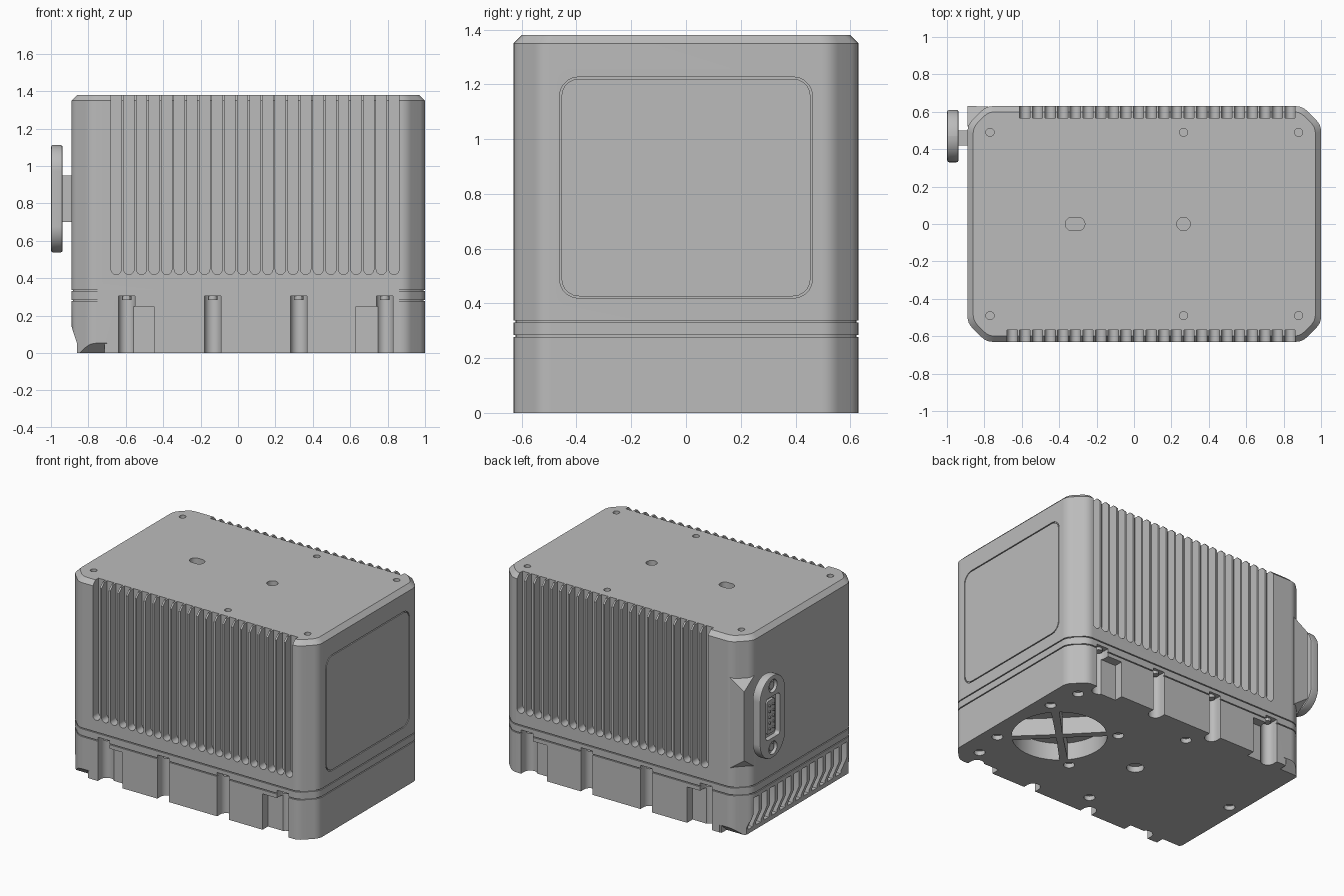
import bpy, bmesh, math
from mathutils import Vector

cube = bpy.data.objects.get("Cube")
if cube:
    bpy.data.objects.remove(cube, do_unlink=True)

grey = bpy.data.materials.new("housing_grey")
grey.use_nodes = True
grey.diffuse_color = (0.5, 0.5, 0.5, 1)
grey.node_tree.nodes["Principled BSDF"].inputs["Base Color"].default_value = (0.5, 0.5, 0.5, 1)

X0, X1, YH, CH = -0.89, 1.0, 0.63, 0.1  # housing extents and corner chamfer


def rrect(cx, cy, w, h, r, seg=5):
    """Rounded rectangle outline."""
    pts = []
    for q, (sx, sy) in enumerate([(1, 1), (-1, 1), (-1, -1), (1, -1)]):
        ox, oy = cx + sx * (w / 2 - r), cy + sy * (h / 2 - r)
        for i in range(seg + 1):
            a = (q + i / seg) * math.pi / 2
            p = (ox + r * math.cos(a), oy + r * math.sin(a))
            if not pts or math.dist(p, pts[-1]) > 1e-5:
                pts.append(p)
    if math.dist(pts[0], pts[-1]) < 1e-5:
        pts.pop()
    return pts


def circle(cx, cy, r, n=20):
    return [(cx + r * math.cos(math.tau * i / n), cy + r * math.sin(math.tau * i / n)) for i in range(n)]


def box2(a, b, c, d):
    return [(a, c), (b, c), (b, d), (a, d)]


def prism(bm, pts, axis, lo, hi):
    """Extrude a 2D outline along x, y or z."""
    def place(p, t):
        return {"x": (t, p[0], p[1]), "y": (p[0], t, p[1]), "z": (p[0], p[1], t)}[axis]
    a = [bm.verts.new(place(p, lo)) for p in pts]
    b = [bm.verts.new(place(p, hi)) for p in pts]
    bm.faces.new(a)
    bm.faces.new(b[::-1])
    for i in range(len(pts)):
        j = (i + 1) % len(pts)
        bm.faces.new((a[j], a[i], b[i], b[j]))


def outline(d):
    """Chamfered footprint with softened corners, inset by d."""
    c, x0, x1, y = CH - 0.586 * d, X0 + d, X1 - d, YH - d
    oct_ = [(x1, -y + c), (x1, y - c), (x1 - c, y), (x0 + c, y),
            (x0, y - c), (x0, -y + c), (x0 + c, -y), (x1 - c, -y)]
    oct_ = [Vector(p) for p in oct_]
    pts = []
    for i, p in enumerate(oct_):
        a = p + (oct_[i - 1] - p).normalized() * 0.035
        b = p + (oct_[(i + 1) % 8] - p).normalized() * 0.035
        for k in range(5):
            t = k / 4
            pts.append(a * (1 - t) ** 2 + p * 2 * t * (1 - t) + b * t * t)
    return pts


def loft(bm, rings):
    """Stack footprint outlines given as (height, inset)."""
    loops = [[bm.verts.new((p.x, p.y, z)) for p in outline(d)] for z, d in rings]
    bm.faces.new(loops[0][::-1])
    bm.faces.new(loops[-1])
    for lo, hi in zip(loops, loops[1:]):
        n = len(lo)
        for i in range(n):
            bm.faces.new((lo[i], lo[(i + 1) % n], hi[(i + 1) % n], hi[i]))


def make(name, bm):
    bmesh.ops.recalc_face_normals(bm, faces=bm.faces)
    me = bpy.data.meshes.new(name)
    bm.to_mesh(me)
    bm.free()
    me.materials.append(grey)
    ob = bpy.data.objects.new(name, me)
    bpy.context.collection.objects.link(ob)
    return ob


def carve(ob, cutters):
    """Subtract the cutters, bake the result and remove them."""
    for c in cutters:
        c.hide_render = True
        m = ob.modifiers.new("cut", "BOOLEAN")
        m.operation, m.solver, m.object = "DIFFERENCE", "EXACT", c
    bpy.context.view_layer.update()
    baked = bpy.data.meshes.new_from_object(ob.evaluated_get(bpy.context.evaluated_depsgraph_get()))
    ob.modifiers.clear()
    ob.data = baked
    for c in cutters:
        bpy.data.objects.remove(c, do_unlink=True)


def soften(ob):
    bpy.ops.object.select_all(action="DESELECT")
    ob.select_set(True)
    bpy.context.view_layer.objects.active = ob
    bpy.ops.object.shade_smooth_by_angle(angle=math.radians(30))
    ob.modifiers.new("normals", "WEIGHTED_NORMAL").keep_sharp = True


# Upper housing with cooling slots on both long sides
bm = bmesh.new()
loft(bm, [(0.334, 0.008), (0.338, 0.008), (0.338, 0), (1.35, 0), (1.38, 0.03)])
upper = make("heatsink_housing", bm)
cut = bmesh.new()
for i in range(23):
    slot = rrect(-0.651 + 0.0675 * i, 1.01, 0.055, 1.18, 0.0275)
    prism(cut, slot, "y", -0.8, -0.568)
    if i:
        prism(cut, slot, "y", 0.568, 0.8)
for x in (-0.77, 0.265, 0.88):
    for y in (-0.49, 0.49):
        prism(cut, circle(x, y, 0.022, 16), "z", 1.35, 1.5)
prism(cut, circle(0.265, 0, 0.036), "z", 1.34, 1.5)
prism(cut, rrect(-0.315, 0, 0.105, 0.072, 0.036), "z", 1.34, 1.5)
prism(cut, rrect(0, 0.823, 0.924, 0.808, 0.07), "x", 0.99, 1.2)
carve(upper, [make("upper_cutter", cut)])
soften(upper)

# Side panel set flush inside its groove
bm = bmesh.new()
prism(bm, rrect(0, 0.823, 0.91, 0.794, 0.064), "x", 0.98, 1.0)
soften(make("side_panel", bm))

# Base housing with the seam band on top
bm = bmesh.new()
loft(bm, [(0, 0), (0.277, 0), (0.277, 0.008), (0.284, 0.008), (0.284, 0), (0.331, 0),
          (0.331, 0.008), (0.334, 0.008)])
base = make("base_housing", bm)
SLOTS = (-0.595, -0.135, 0.325, 0.785)
cut = bmesh.new()
pockets = bmesh.new()
corners = bmesh.new()
for s in (-1, 1):
    for x in SLOTS:
        prism(cut, rrect(x, s * 0.65, 0.09, 0.2, 0.045), "z", -0.1, 0.305)
    for a, b in ((-0.6, -0.45), (0.63, 0.79)):
        prism(pockets, box2(a, b, *sorted((s * 0.57, s * 0.8))), "z", -0.1, 0.25)
    prism(corners, [(s * 0.67, 0.09), (s * 0.67, -0.03), (s * 0.54, -0.03)], "x", -1.1, -0.7)
# Fan opening: four sectors between diagonal spokes
for q in range(4):
    mid = q * math.pi / 2
    arc = [mid + math.radians(-40 + 8 * i) for i in range(11)]
    sector = [(0.61 + 0.03 * math.cos(mid), 0.03 * math.sin(mid))]
    sector += [(0.61 + 0.3 * math.cos(a), 0.3 * math.sin(a)) for a in arc]
    prism(cut, sector, "z", -0.1, 0.12)
# Underside mounting holes
for x, y in ((0.86, 0.48), (0.9, 0.26), (0.33, 0.24), (-0.03, 0.47)):
    for s in (-1, 1):
        prism(cut, circle(x, s * y, 0.035), "z", -0.1, 0.03)
prism(cut, circle(-0.01, 0, 0.055), "z", -0.1, 0.04)
prism(cut, circle(-0.78, 0, 0.035), "z", -0.1, 0.03)
# Slanted louvres on the left end, above a tapered lower edge
for i in range(12):
    y = -0.495 + 0.088 * i
    prism(cut, [(y + 0.02, 0.03), (y + 0.075, 0.03), (y + 0.05, 0.13), (y + 0.05, 0.25),
                (y - 0.005, 0.25), (y - 0.005, 0.13)], "x", -1.1, -0.825)
prism(pockets, [(-1.1, 0.16), (-0.896, 0.16), (-0.86, 0.05), (-0.86, -0.05), (-1.1, -0.05)], "y", -1, 1)
carve(base, [make("base_cutter", cut), make("pocket_cutter", pockets), make("corner_cutter", corners)])
soften(base)

# Base screws and small locating tabs
bm = bmesh.new()
for s in (-1, 1):
    for x in SLOTS:
        prism(bm, circle(x, s * 0.59, 0.025, 12), "z", 0.285, 0.32)
soften(make("base_screws", bm))
bm = bmesh.new()
for s in (-1, 1):
    prism(bm, box2(-0.715, -0.68, *sorted((s * 0.57, s * 0.628))), "z", 0, 0.08)
make("locating_tabs", bm)

# Squared corner block beside the connector
bm = bmesh.new()
for x, y, z0, z1 in ((-0.78, 0.629, 0.47, 1.1), (-0.889, 0.52, 0.47, 1.1), (X0, YH, 0.55, 1.03),
                     (-0.79, 0.53, 0.47, 1.1)):
    bm.verts.new((x, y, z0))
    bm.verts.new((x, y, z1))
bmesh.ops.convex_hull(bm, input=bm.verts)
make("corner_block", bm)

# Connector: neck, rounded flange with recesses, socket insert and screws
bm = bmesh.new()
prism(bm, box2(0.42, 0.5, 0.7, 0.95), "x", -0.95, -0.87)
make("connector_neck", bm)

bm = bmesh.new()
prism(bm, rrect(0.47, 0.825, 0.28, 0.575, 0.139, 10), "x", -1.0, -0.937)
flange = make("connector_flange", bm)
bev = flange.modifiers.new("bevel", "BEVEL")
bev.width, bev.segments = 0.012, 2
cut = bmesh.new()
prism(cut, rrect(0.47, 0.825, 0.15, 0.29, 0.02), "x", -1.1, -0.965)
for z in (0.61, 1.04):
    prism(cut, circle(0.47, z, 0.045), "x", -1.1, -0.975)
carve(flange, [make("flange_cutter", cut)])
soften(flange)

bm = bmesh.new()
prism(bm, rrect(0.47, 0.825, 0.09, 0.23, 0.015), "x", -0.985, -0.95)
for z in (0.61, 1.04):
    prism(bm, circle(0.47, z, 0.026, 16), "x", -0.99, -0.96)
for i in range(5):
    for y in (0.45, 0.49):
        prism(bm, circle(y, 0.745 + 0.04 * i, 0.008, 8), "x", -0.995, -0.984)
soften(make("connector_socket_and_screws", bm))
